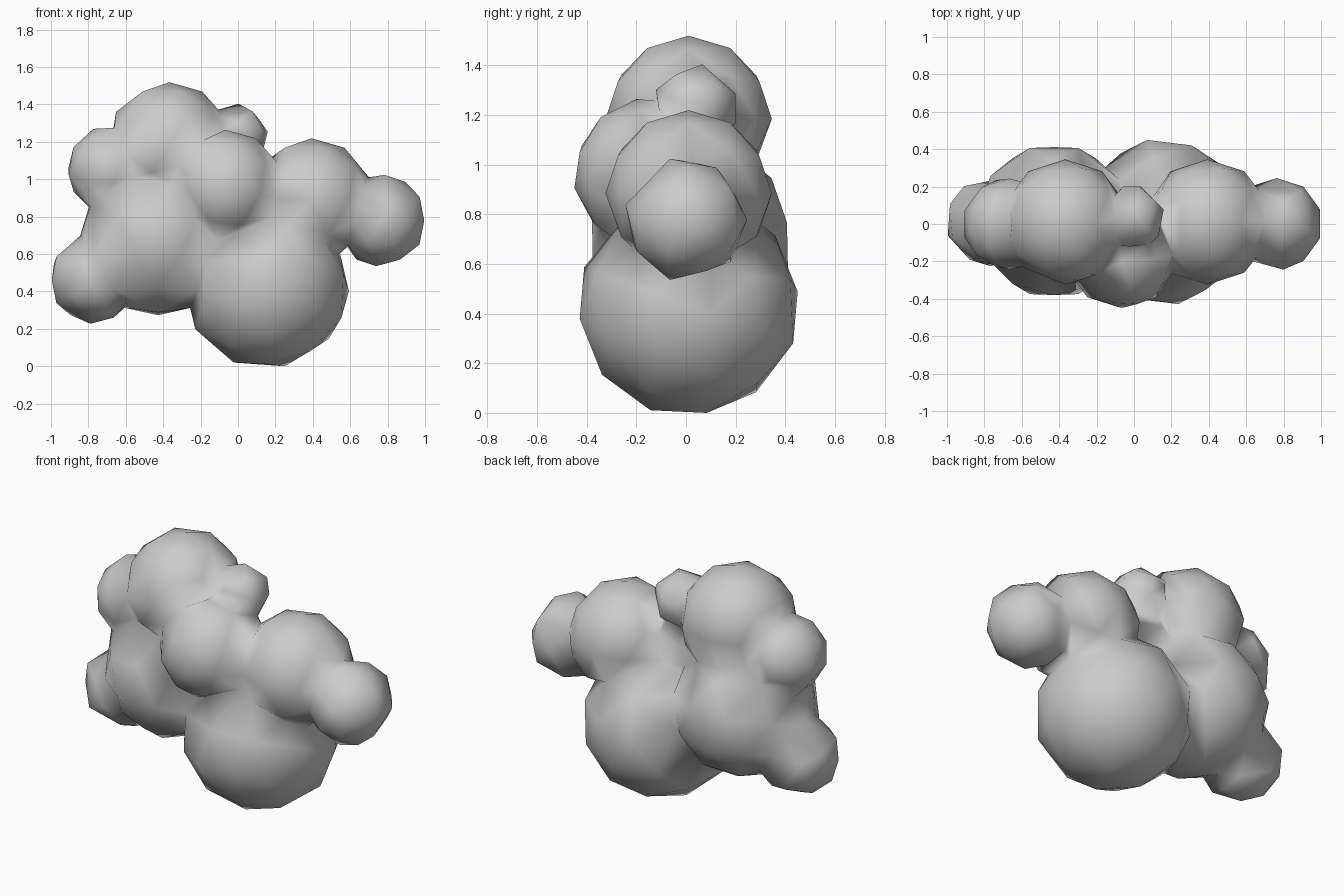
import bpy
import bmesh
from math import radians
from mathutils import Matrix, Vector

cube = bpy.data.objects.get("Cube")
if cube:
    bpy.data.objects.remove(cube, do_unlink=True)

grey = bpy.data.materials.new("soft_grey")
grey.use_nodes = True
colour = (0.6, 0.6, 0.6, 1)
grey.diffuse_color = colour
grey.node_tree.nodes["Principled BSDF"].inputs["Base Color"].default_value = colour


def puff(name, centre, radius, tilt=0, turn=0):
    """One faceted ball of the cloud."""
    bm = bmesh.new()
    bmesh.ops.create_icosphere(bm, subdivisions=2, radius=radius)
    spin = Matrix.Rotation(radians(tilt), 4, "X") @ Matrix.Rotation(radians(turn), 4, "Z")
    bm.transform(Matrix.Translation(Vector(centre)) @ spin)
    mesh = bpy.data.meshes.new(name)
    bm.to_mesh(mesh)
    bm.free()
    mesh.materials.append(grey)
    obj = bpy.data.objects.new(name, mesh)
    bpy.context.scene.collection.objects.link(obj)
    return obj


# Large base puff, then the puffs that cluster around it
cloud = puff("cloud", (0.15, 0.01, 0.44), 0.45, -20, 30)
puffs = [
    puff("left_middle_puff", (0.39, 0.01, 0.89), 0.335),
    puff("left_end_puff", (0.76, 0.0, 0.785), 0.245),
    puff("small_top_puff", (-0.015, 0.035, 1.235), 0.172, -25),
    puff("top_puff", (-0.37, 0.01, 1.19), 0.335),
    puff("front_puff", (-0.07, -0.145, 0.965), 0.31, 10),
    puff("right_upper_puff", (-0.67, 0.0, 1.05), 0.25, 15),
    puff("right_middle_puff", (-0.43, 0.015, 0.69), 0.42, 12, 18),
    puff("right_end_puff", (-0.77, 0.01, 0.48), 0.24, 10),
]

# Fuse all puffs into one skin, then thin it to broad facets
for part in puffs:
    union = cloud.modifiers.new(part.name, "BOOLEAN")
    union.operation = "UNION"
    union.solver = "EXACT"
    union.object = part
weld = cloud.modifiers.new("seam_weld", "WELD")
weld.merge_threshold = 0.03
thin = cloud.modifiers.new("broad_facets", "DECIMATE")
thin.ratio = 0.6
bpy.context.view_layer.update()
graph = bpy.context.evaluated_depsgraph_get()
skin = bpy.data.meshes.new_from_object(cloud.evaluated_get(graph))
cloud.modifiers.clear()
cloud.data = skin
for part in puffs:
    bpy.data.objects.remove(part, do_unlink=True)

# Smooth shading, with the cloud centred on the ground
bm = bmesh.new()
bm.from_mesh(skin)
low = Vector([min(v.co[i] for v in bm.verts) for i in range(3)])
high = Vector([max(v.co[i] for v in bm.verts) for i in range(3)])
base = Vector(((low.x + high.x) / 2, (low.y + high.y) / 2, low.z))
bmesh.ops.translate(bm, verts=bm.verts, vec=-base)
for f in bm.faces:
    f.smooth = True
    f.material_index = 0
bm.to_mesh(skin)
bm.free()
skin.materials.clear()
skin.materials.append(grey)
